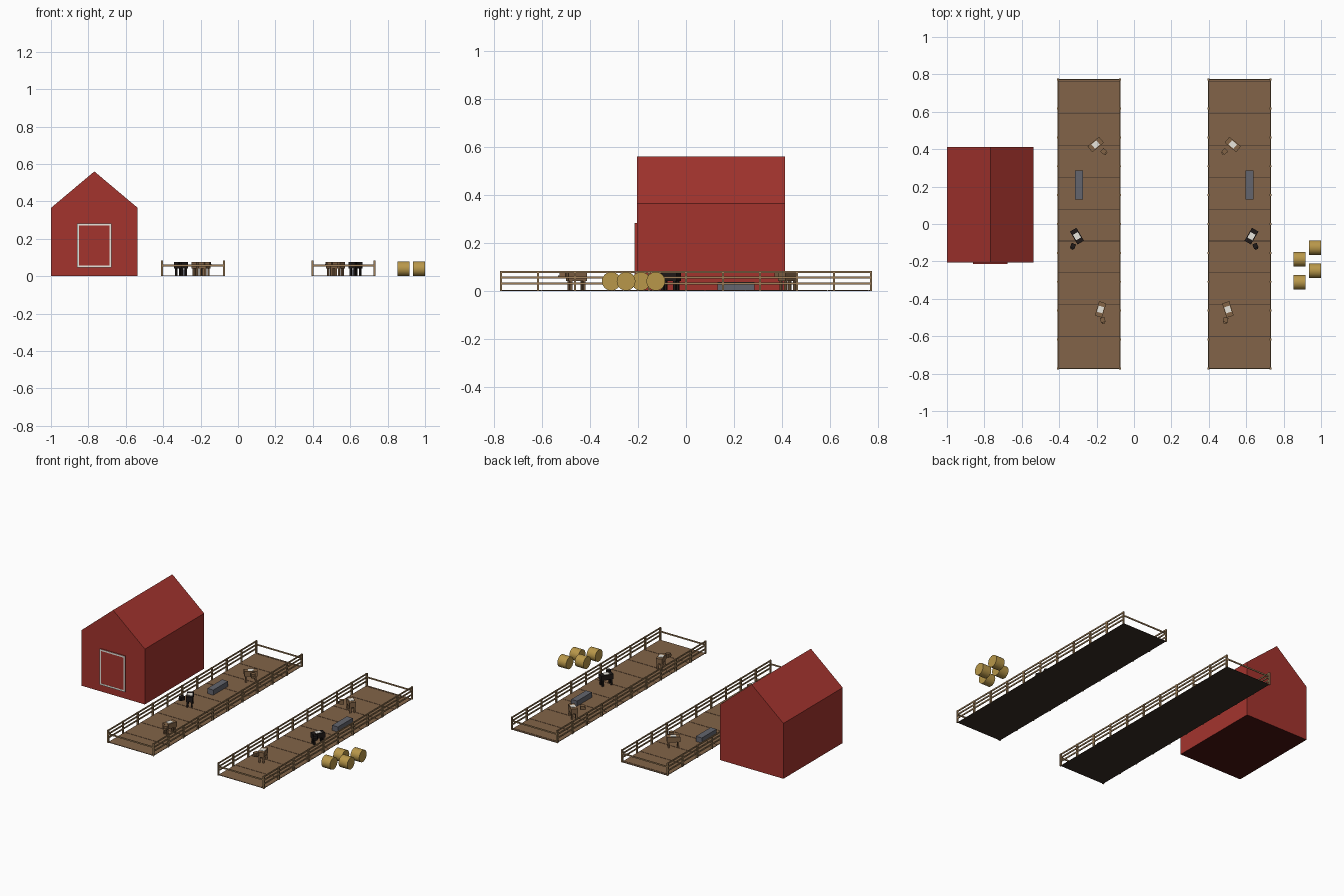
import bpy, bmesh, math
from mathutils import Matrix

if "Cube" in bpy.data.objects:
    bpy.data.objects.remove(bpy.data.objects["Cube"])


def material(name, rgb):
    m = bpy.data.materials.new(name)
    m.diffuse_color = (*rgb, 1)
    m.use_nodes = True
    m.node_tree.nodes["Principled BSDF"].inputs["Base Color"].default_value = m.diffuse_color
    return m


RED = material("barn red", (0.37, 0.034, 0.027))
DARK_RED = material("barn floor dark red", (0.066, 0.006, 0.005))
PALE = material("pale trim", (0.80, 0.78, 0.72))
DIRT = material("dirt brown", (0.225, 0.127, 0.065))
DARK_DIRT = material("dark underside", (0.040, 0.027, 0.019))
WOOD = material("fence wood", (0.35, 0.215, 0.10))
HAY = material("hay", (0.48, 0.31, 0.068))
STEEL = material("trough grey", (0.125, 0.13, 0.155))
TAN = material("brown hide", (0.225, 0.127, 0.062))
BLACK = material("black hide", (0.014, 0.010, 0.009))


def finish(name, bm, mats):
    me = bpy.data.meshes.new(name)
    bm.to_mesh(me)
    bm.free()
    for m in mats:
        me.materials.append(m)
    ob = bpy.data.objects.new(name, me)
    bpy.context.collection.objects.link(ob)
    return ob


def box(bm, center, size, mi=0, rot=Matrix()):
    mat = rot @ Matrix.Translation(center) @ Matrix.Diagonal((*size, 1))
    vs = bmesh.ops.create_cube(bm, size=1, matrix=mat)["verts"]
    for f in {f for v in vs for f in v.link_faces}:
        f.material_index = mi


# Barn: gabled profile pushed along y, with a dark floor
bm = bmesh.new()
profile = [(-1, 0), (-0.536, 0), (-0.536, 0.365), (-0.768, 0.56), (-1, 0.365)]
face = bm.faces.new([bm.verts.new((x, -0.205, z)) for x, z in profile])
ext = bmesh.ops.extrude_face_region(bm, geom=[face], use_keep_orig=True)
bmesh.ops.translate(bm, vec=(0, 0.618, 0),
                    verts=[g for g in ext["geom"] if isinstance(g, bmesh.types.BMVert)])
bmesh.ops.recalc_face_normals(bm, faces=bm.faces)
for f in bm.faces:
    f.material_index = 1 if f.normal.z < -0.9 else 0
finish("barn", bm, [RED, DARK_RED])

# Barn door with its thin pale border
bm = bmesh.new()
box(bm, (-0.768, -0.209, 0.165), (0.184, 0.008, 0.236))
for s in (-1, 1):
    box(bm, (-0.768 + s * 0.0865, -0.2133, 0.165), (0.011, 0.0014, 0.236), 1)
    box(bm, (-0.768, -0.2133, 0.165 + s * 0.1125), (0.162, 0.0014, 0.011), 1)
finish("barn_door", bm, [RED, PALE])


def fence(name, cx):
    bm = bmesh.new()
    hw, hl = 0.1655, 0.772
    for s in (-1, 1):
        for i in range(11):
            box(bm, (cx + s * hw, -hl + i * hl / 5, 0.0415), (0.010, 0.010, 0.083))
        for z in (0.031, 0.056, 0.079):
            box(bm, (cx + s * hw, 0, z), (0.005, 2 * hl, 0.009))
        box(bm, (cx, s * hl, 0.057), (2 * hw, 0.005, 0.009))
    finish(name, bm, [WOOD])


def cow(name, x, y, axis, head, hide):
    """axis: heading of the body in radians; head: offset of the head."""
    bm = bmesh.new()
    rot = Matrix.Translation((x, y, 0)) @ Matrix.Rotation(axis, 4, "Z")
    box(bm, (0, 0, 0.058), (0.080, 0.040, 0.033), 0, rot)
    # pale saddle patch
    box(bm, (0, 0, 0.0752), (0.034, 0.030, 0.003), 1, rot)
    for sx in (-1, 1):
        for sy in (-1, 1):
            box(bm, (sx * 0.029, sy * 0.013, 0.0235), (0.010, 0.010, 0.043), 0, rot)
    # head and muzzle
    hr = Matrix.Translation((x + head[0], y + head[1], 0)) @ \
        Matrix.Rotation(math.atan2(head[1], head[0]), 4, "Z")
    box(bm, (0, 0, 0.065), (0.026, 0.025, 0.024), 0, hr)
    box(bm, (0.015, 0, 0.059), (0.01, 0.016, 0.012), 0, hr)
    finish(name, bm, [hide, PALE])


def pen(label, cx, s):
    """s mirrors the contents of the pen."""
    # Ground laid as a row of flat panels with narrow seams over a dark base
    bm = bmesh.new()
    box(bm, (cx, 0.0015, 0.0005), (0.331, 1.547, 0.001), 1)
    ends = [-0.772 + 0.1703 * i for i in range(10)] + [0.775]
    for y0, y1 in zip(ends, ends[1:]):
        box(bm, (cx, (y0 + y1) / 2, 0.002), (0.331, y1 - y0 - 0.003, 0.002))
    finish(label + "_pen_ground", bm, [DIRT, DARK_DIRT])
    fence(label + "_pen_fence", cx)

    # Feed trough
    bm = bmesh.new()
    box(bm, (cx - s * 0.0525, 0.208, 0.0195), (0.043, 0.154, 0.035))
    finish(label + "_trough", bm, [STEEL])

    # Cattle
    herd = [("back_cow", 0.036, 0.425, (-12, -10), (0.043, -0.037), TAN),
            ("middle_cow", -0.064, -0.065, (7, -12), (-0.021, -0.052), BLACK),
            ("front_cow", 0.062, -0.457, (-4, -13), (0.012, -0.056), TAN)]
    for name, dx, y, d, h, hide in herd:
        cow(f"{label}_{name}", cx + s * dx, y, math.atan2(-d[1], -s * d[0]),
            (s * h[0], h[1]), hide)


pen("left", -0.241, 1)
pen("right", 0.564, -1)

# Round hay bales lying along x
for i, (x, y) in enumerate([(0.885, -0.312), (0.968, -0.25), (0.885, -0.188), (0.968, -0.126)]):
    bm = bmesh.new()
    mat = Matrix.Translation((x, y, 0.04)) @ Matrix.Rotation(math.pi / 2, 4, "Y")
    bmesh.ops.create_cone(bm, cap_ends=True, segments=24, radius1=0.039,
                          radius2=0.039, depth=0.063, matrix=mat)
    ob = finish(f"hay_bale_{i + 1}", bm, [HAY])
    bpy.ops.object.select_all(action="DESELECT")
    ob.select_set(True)
    bpy.context.view_layer.objects.active = ob
    bpy.ops.object.shade_smooth_by_angle(angle=math.radians(35))
